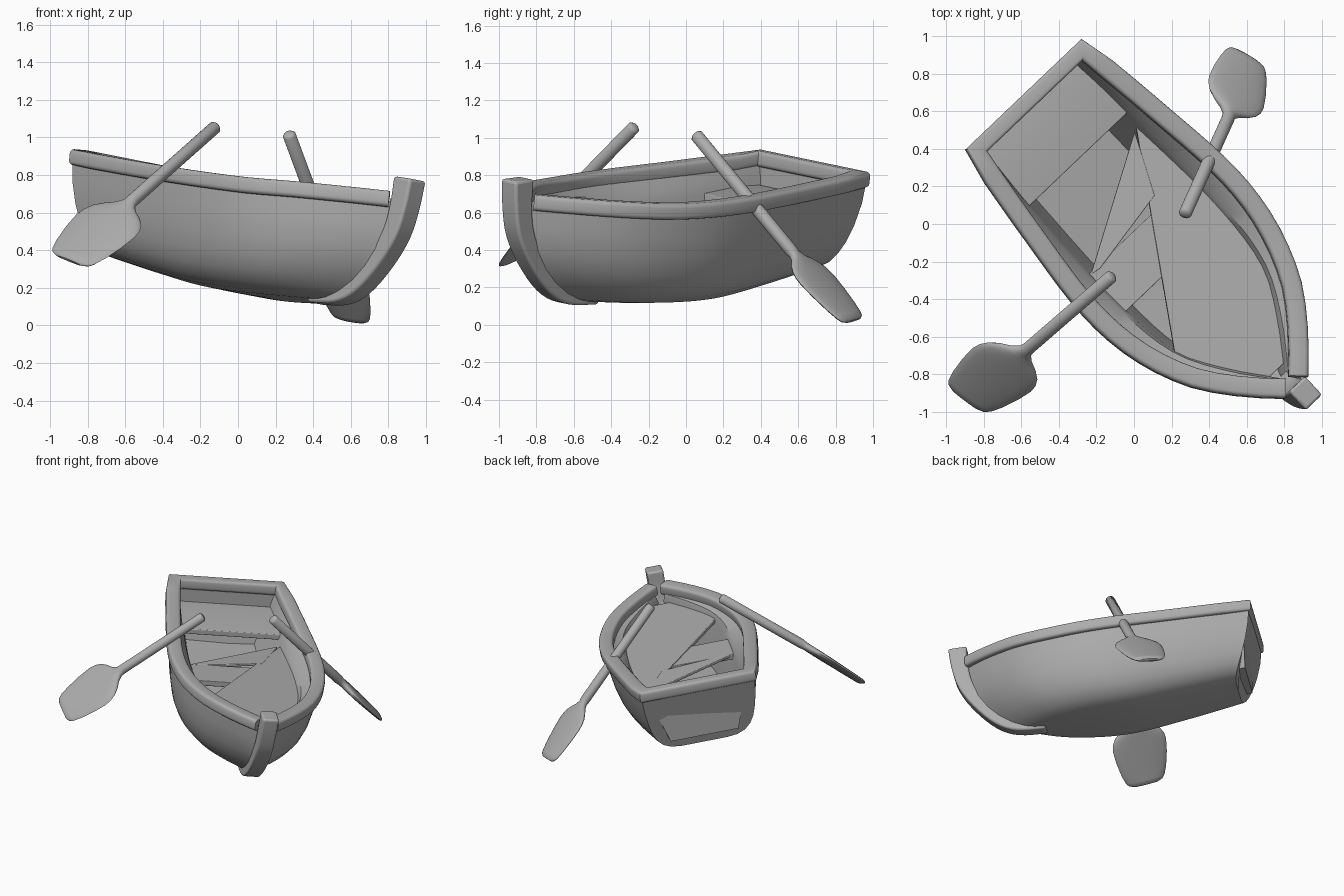
import bpy, bmesh, math
from mathutils import Vector

if "Cube" in bpy.data.objects:
    bpy.data.objects.remove(bpy.data.objects["Cube"])

grey = bpy.data.materials.new("weathered_grey")
grey.diffuse_color = (0.42, 0.42, 0.42, 1)
grey.use_nodes = True
grey.node_tree.nodes["Principled BSDF"].inputs["Base Color"].default_value = grey.diffuse_color
ROLL = math.asin(0.142)


def place(s, w, z):
    """Boat space (distance from stern, sideways, height) to world, with heel."""
    zr = z - 0.7
    w2 = w * math.cos(ROLL) + zr * math.sin(ROLL) - .012
    z2 = 0.7 + zr * math.cos(ROLL) - w * math.sin(ROLL)
    return Vector((-0.6 + 0.69 * s + 0.724 * w2, 0.69 - 0.724 * s + 0.69 * w2, z2))


def curve(table, x):
    """Smooth interpolation through (x, value) pairs."""
    n = len(table)
    for i in range(n - 1):
        if x <= table[i + 1][0] or i == n - 2:
            break
    (x0, a), (x1, b) = table[i], table[i + 1]
    h = x1 - x0

    def slope(k):
        lo, hi = table[max(k - 1, 0)], table[min(k + 1, n - 1)]
        return (hi[1] - lo[1]) / (hi[0] - lo[0])
    u = min(max((x - x0) / h, 0), 1)
    return ((2*u**3 - 3*u*u + 1) * a + (u**3 - 2*u*u + u) * h * slope(i)
            + (3*u*u - 2*u**3) * b + (u**3 - u*u) * h * slope(i + 1))


def loft(name, rings, ring_closed=True, caps=True, bevel=0, angle=40):
    """Skin a row of equal-length rings of world points."""
    bm = bmesh.new()
    vs = [[bm.verts.new(p) for p in r] for r in rings]
    m = len(rings[0])
    for a, b in zip(vs, vs[1:]):
        for j in range(m if ring_closed else m - 1):
            k = (j + 1) % m
            bm.faces.new((a[j], a[k], b[k], b[j]))
    if caps:
        bm.faces.new(vs[0])
        if ring_closed:
            bm.faces.new(vs[-1])
    bmesh.ops.recalc_face_normals(bm, faces=bm.faces)
    me = bpy.data.meshes.new(name)
    bm.to_mesh(me)
    bm.free()
    ob = bpy.data.objects.new(name, me)
    bpy.context.collection.objects.link(ob)
    me.materials.append(grey)
    if bevel:
        mod = ob.modifiers.new("rounding", 'BEVEL')
        mod.width, mod.segments, mod.limit_method = bevel, 3, 'ANGLE'
        mod.angle_limit = math.radians(40)
    bpy.ops.object.select_all(action='DESELECT')
    ob.select_set(True)
    bpy.context.view_layer.objects.active = ob
    bpy.ops.object.shade_smooth_by_angle(angle=math.radians(angle))
    return ob


# Lines of the boat
HALF = [(0, .42), (.25, .495), (.5, .54), (.65, .505), (.8, .39), (.92, .205), (1, .03)]
SHEER = [(0, .87), (.4, .765), (.67, .71), (.83, .70), (1, .695)]
KEEL = [(0, .33), (.25, .245), (.5, .17), (.75, .137), (1, .125)]
# section: (width fraction, height fraction, bow distance)
SECTION = [(0, 0, 1.70), (.4, 0, 1.72), (.58, .02, 1.76), (.72, .08, 1.84), (.82, .18, 1.93),
           (.89, .31, 2.01), (.94, .48, 2.08), (.98, .7, 2.12), (1, .95, 2.14)]


def hull_point(t, f, g, bow, side):
    stern = .02 + .13 * (1 - g) ** 2
    z = curve(KEEL, t) + (curve(SHEER, t) - curve(KEEL, t)) * g
    return place(stern + (bow - stern) * t, side * f * curve(HALF, t), z)


# Hull skin with flat transom
rings = []
for i in range(33):
    t = i / 32
    port = [hull_point(t, f, g, b, -1) for f, g, b in reversed(SECTION)]
    star = [hull_point(t, f, g, b, 1) for f, g, b in SECTION[1:]]
    rings.append(port + star)
loft("hull", rings, ring_closed=False, angle=35)

# Gunwale rail with a rounded section, running round both sides and the transom
OUT = [(0, .445), (.27, .522), (.5, .57), (.66, .537), (.81, .42), (.92, .25), (1, .085)]
ts = [0] + [.1 + .9 * i / 20 for i in range(21)]
outer = [(2.15 * t - .01, -curve(OUT, t), curve(SHEER, t)) for t in reversed(ts)]
outer += [(s, -w, z) for s, w, z in reversed(outer)]
rings = []
for i, (s, w, z) in enumerate(outer):
    p = Vector((s, w))
    d1 = p - Vector(outer[i - 1][:2]) if i else Vector(outer[1][:2]) - p
    d2 = Vector(outer[i + 1][:2]) - p if i < len(outer) - 1 else d1
    n1, n2 = [Vector((-d.y, d.x)).normalized() for d in (d1, d2)]
    mitre = (n1 + n2) / (1 + n1.dot(n2))
    if mitre.y * w > 0:
        mitre = -mitre
    q = p + mitre * min(.105, (abs(w) - .002) / abs(mitre.y))
    if s < 0:
        p = p + mitre * .018
    ring = []
    for cu, cv, a0 in ((.2, .022, 180), (.8, .022, 270), (.8, .063, 0), (.2, .063, 90)):
        for a in (0, 30, 60, 90):
            an = math.radians(a0 + a)
            c = p.lerp(q, cu + .2 * math.cos(an))
            ring.append(place(c.x, c.y, z - .075 + cv + .022 * math.sin(an)))
    rings.append(ring)
loft("gunwale_rail", rings, angle=50)

# Curved stem post at the bow
path = [(2.195, .78), (2.18, .64), (2.14, .49), (2.04, .34), (1.90, .205), (1.76, .145), (1.56, .14)]
rings = []
for i in range(25):
    k = i / 24 * 6
    s, z = [curve([(j, p[c]) for j, p in enumerate(path)], k) for c in (0, 1)]
    s2, z2 = [curve([(j, p[c]) for j, p in enumerate(path)], k + .05) for c in (0, 1)]
    s1, z1 = [curve([(j, p[c]) for j, p in enumerate(path)], k - .05) for c in (0, 1)]
    d = Vector((s2 - s1, z2 - z1)).normalized()
    n = Vector((-d.y, d.x)) * (.068 - .038 * i / 24)
    rings.append([place(s + a * n.x, b * .06, z + a * n.y)
                  for a, b in ((1, 1), (1, -1), (-1, -1), (-1, 1))])
loft("stem_post", rings, bevel=0.015)

# Inner lining: slopes in from the rail to seat level, then down to the floor
INNER = [(0, .33), (.5, .36), (1.2, .365), (1.56, .32), (1.82, .18), (2.04, .02)]
LEVEL = [(0, .70), (.46, .64), (.95, .585), (1.5, .58), (2.1, .59)]
rings = []
for i in range(25):
    s = .075 + 1.965 * i / 24
    t = s / 2.14
    top, level = curve(SHEER, t) - .05, curve(LEVEL, s)
    a = max(curve(OUT, t) - .095, .015)
    b = min(curve(INNER, s), a)
    floor = curve(KEEL, t) + .10 + .2 * max(0, t - .75) / .25
    half = [(a, top), (b + .25 * (a - b), level + .05), (b, level), (b * .75, floor)]
    rings.append([place(s, -w, z) for w, z in half] + [place(s, w, z) for w, z in reversed(half)])
loft("inner_lining", rings, ring_closed=False, angle=30)


# Seats and fore deck
def board(name, edges, thick):
    """Flat panel from (s, port w, starboard w, z) rows; s may differ per side."""
    rows = [[place(sp, wp, z), place(ss, ws, z), place(ss, ws, z - thick), place(sp, wp, z - thick)]
            for sp, wp, ss, ws, z in edges]
    loft(name, rows, bevel=0.005, angle=30)


def inside(s):
    return curve(INNER, s) + .015


def span(s, z):
    return (s, -inside(s), s, inside(s), z)


board("stern_seat", [span(.08, .70), span(.23, .69), span(.46, .65)], .04)
board("middle_seat", [span(.94, .59), span(1.22, .585)], .04)
deck = []
for i in range(11):
    u = i / 10
    sp, ss = 1.56 + .44 * u, .515 + 1.485 * u
    deck.append((sp, -inside(sp), ss, inside(ss), .60 - .015 * u))
board("fore_deck", deck, .03)
# Narrow slanting plank from the middle seat to the starboard side
board("slanting_plank", [(.95, -.37, .96, -.31, .592), (.56, .33, .88, .17, .602)], .02)


# Oars: round shaft flowing into a flat rounded blade
def oar(name, top, neck, tip, across, scale):
    top, neck, tip = Vector(top), Vector(neck), Vector(tip)
    axis = (tip - top).normalized()
    wide = Vector(across)
    wide = (wide - axis * wide.dot(axis)).normalized()
    thin = axis.cross(wide)
    stations = [(top, .024, .024), (top + axis * .012, .035, .035), (neck, .035, .035)]
    blade = [(0.06, .042), (.12, .075), (.18, .13), (.25, .172), (.33, .195), (.42, .203), (.6, .193),
             (.8, .17), (.92, .148), (.97, .128), (1, .09)]
    for u, half in blade:
        stations.append((neck.lerp(tip, u), half * scale, .03 - .01 * u if u < 1 else .008))
    rings = []
    for c, a, b in stations:
        ring = []
        for j in range(20):
            an = 2 * math.pi * j / 20
            ring.append(c + wide * a * math.cos(an) + thin * b * math.sin(an))
        rings.append(ring)
    loft(name, rings, angle=50)


oar("port_oar", (-.115, -.275, 1.06), (-.56, -.66, .665), (-.9, -.935, .345), (.85, -.47, -.2), 1)
oar("starboard_oar", (.27, .05, 1.02), (.50, .56, .40), (.605, .895, .022), (-.3, .18, .05), .84)
